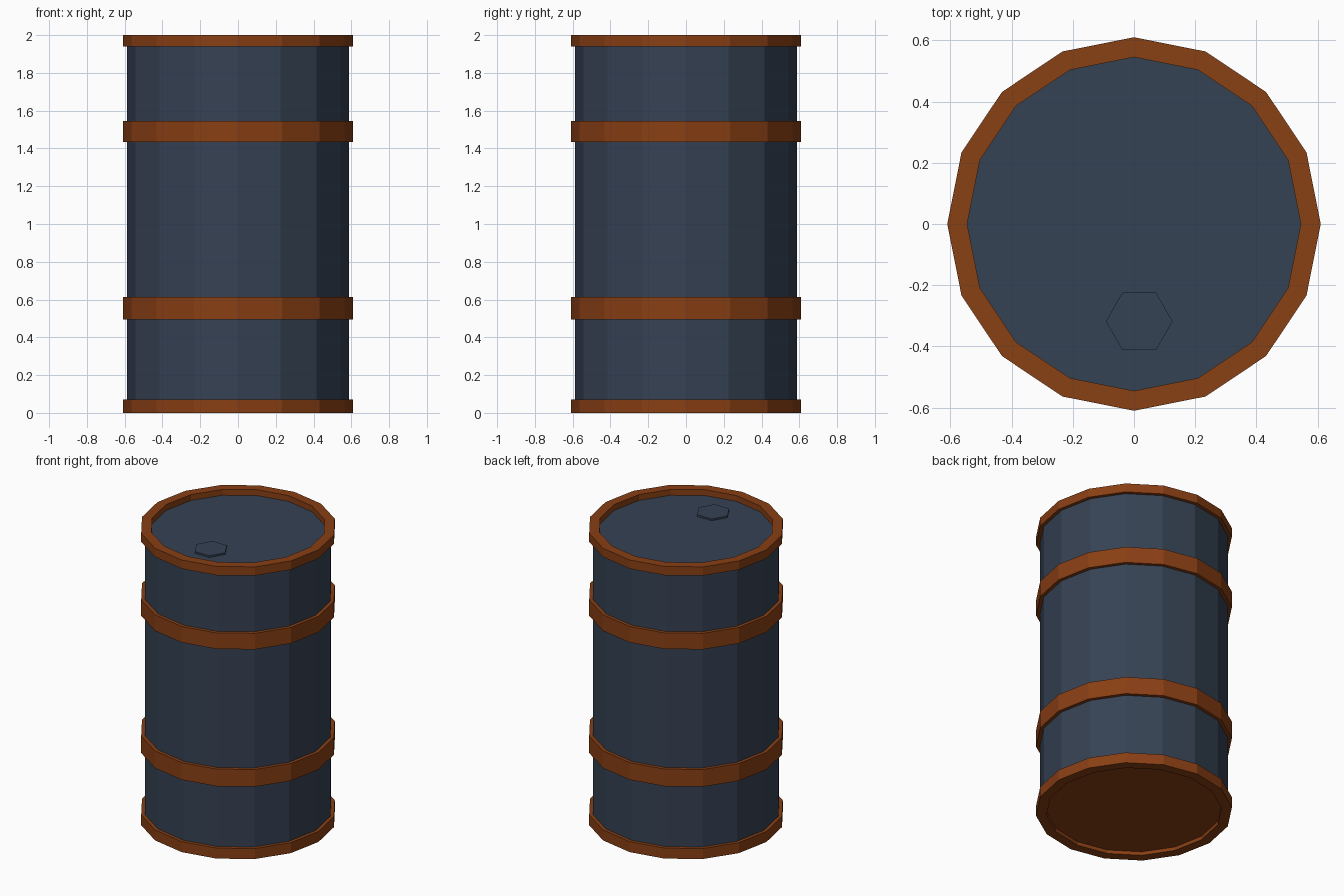
import bpy, bmesh, math

if "Cube" in bpy.data.objects:
    bpy.data.objects.remove(bpy.data.objects["Cube"])

SIDES = 16
R_BODY, R_BAND, R_LIP = 0.587, 0.61, 0.545


def material(name, rgb):
    m = bpy.data.materials.new(name)
    m.diffuse_color = (*rgb, 1)
    m.use_nodes = True
    m.node_tree.nodes["Principled BSDF"].inputs["Base Color"].default_value = m.diffuse_color
    return m


rust = material("rust_orange", (0.25, 0.05, 0.007))
steel = material("dark_blue", (0.036, 0.054, 0.088))


def lathe(name, profile, mat, closed=False, sides=SIDES, centre=(0, 0)):
    """Turn (radius, z) points round the vertical axis; open ends are capped."""
    bm = bmesh.new()
    rings = [[bm.verts.new((r * math.cos(i * math.tau / sides),
                            r * math.sin(i * math.tau / sides), z))
              for i in range(sides)] for r, z in profile]
    pairs = list(zip(rings, rings[1:]))
    if closed:
        pairs.append((rings[-1], rings[0]))
    else:
        bm.faces.new(rings[0])
        bm.faces.new(rings[-1])
    for a, b in pairs:
        for i in range(sides):
            j = (i + 1) % sides
            bm.faces.new((a[i], a[j], b[j], b[i]))
    bmesh.ops.recalc_face_normals(bm, faces=bm.faces)
    mesh = bpy.data.meshes.new(name)
    bm.to_mesh(mesh)
    bm.free()
    mesh.materials.append(mat)
    obj = bpy.data.objects.new(name, mesh)
    obj.location = (*centre, 0)
    bpy.context.collection.objects.link(obj)
    return obj


# Drum wall, running between the two end rims
lathe("drum_body", [(R_BODY, 0.05), (R_BODY, 1.96)], steel).data.polygons[0]

# Top lid and bottom base, each recessed inside its rim
lathe("top_lid", [(R_BAND, 1.94), (R_BAND, 2.0), (R_LIP, 2.0), (R_LIP, 1.94)], rust)
lathe("bottom_base", [(R_BAND, 0.072), (R_BAND, 0), (R_LIP, 0), (R_LIP, 0.025)], rust)

# Two reinforcing hoops
for name, z0, z1 in (("lower_hoop", 0.495, 0.613), ("upper_hoop", 1.435, 1.545)):
    lathe(name, [(R_BODY - 0.02, z0), (R_BAND, z0), (R_BAND, z1), (R_BODY - 0.02, z1)],
          rust, closed=True)

# Hexagonal filler cap on the lid
lathe("filler_cap", [(0.109, 1.93), (0.109, 1.972)], steel, sides=6, centre=(0.017, -0.318))
